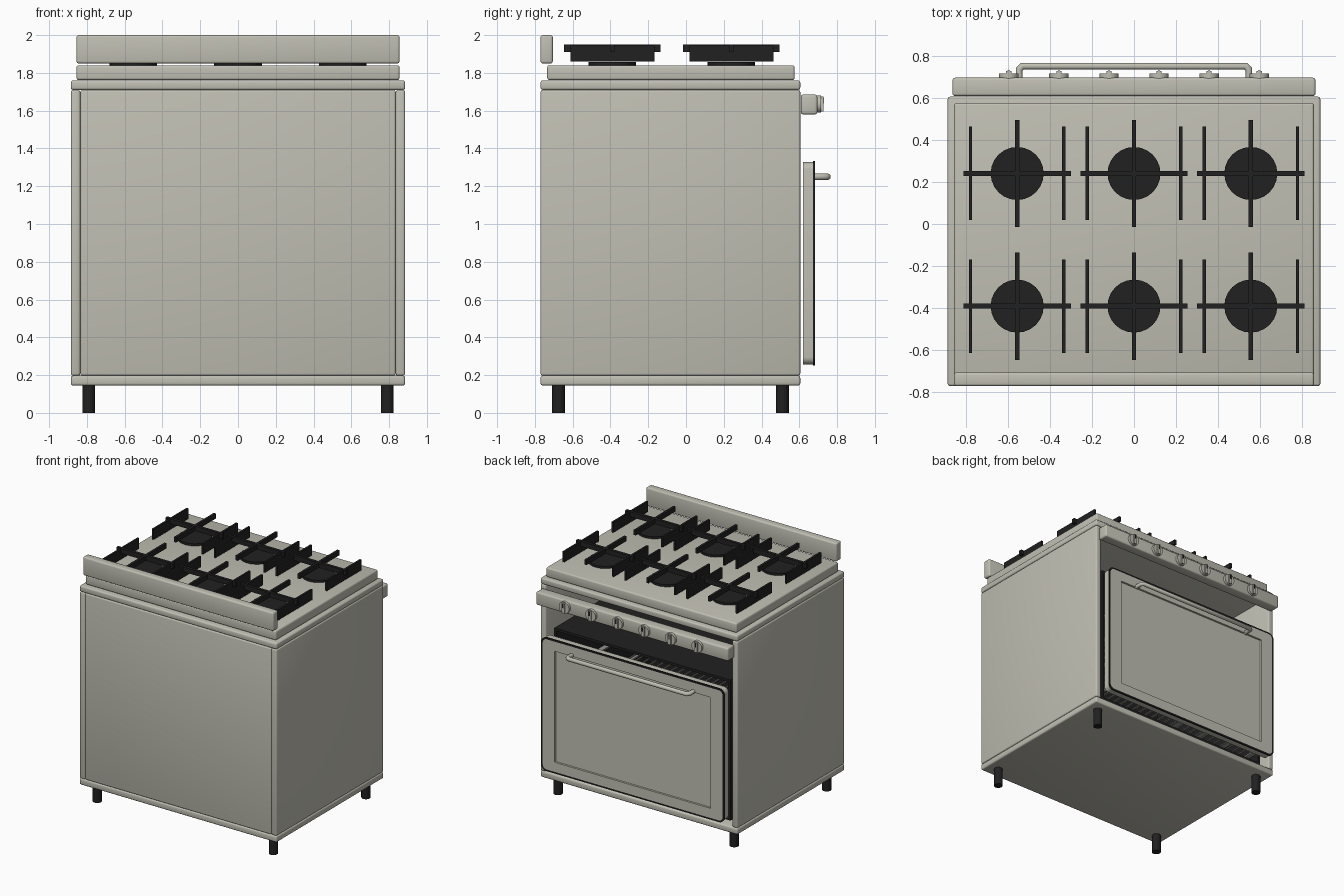
import bpy, bmesh, math
from mathutils import Vector, Matrix

cube = bpy.data.objects.get("Cube")
if cube:
    bpy.data.objects.remove(cube, do_unlink=True)


def material(name, rgb):
    m = bpy.data.materials.new(name)
    m.use_nodes = True
    m.diffuse_color = (*rgb, 1)
    m.node_tree.nodes["Principled BSDF"].inputs["Base Color"].default_value = (*rgb, 1)
    return m


ENAMEL = material("warm grey enamel", (0.53, 0.52, 0.45))
BLACK = material("black iron", (0.015, 0.015, 0.015))
STEEL = material("rack steel", (0.3, 0.3, 0.28))
made = []


def finish(bm, name, *mats):
    bmesh.ops.recalc_face_normals(bm, faces=bm.faces[:])
    mesh = bpy.data.meshes.new(name)
    bm.to_mesh(mesh)
    bm.free()
    for m in mats:
        mesh.materials.append(m)
    ob = bpy.data.objects.new(name, mesh)
    bpy.context.collection.objects.link(ob)
    made.append(ob)
    return ob


def add_box(bm, x, y, z):
    """Box from (min, max) pairs."""
    lo, hi = Vector((x[0], y[0], z[0])), Vector((x[1], y[1], z[1]))
    mat = Matrix.Translation((lo + hi) / 2) @ Matrix.Diagonal((*(hi - lo), 1))
    bmesh.ops.create_cube(bm, size=1, matrix=mat)


def box(name, x, y, z, mat=ENAMEL, bevel=0.012):
    bm = bmesh.new()
    add_box(bm, x, y, z)
    if bevel:
        bmesh.ops.bevel(bm, geom=bm.edges[:], offset=bevel, segments=3,
                        profile=0.5, affect='EDGES')
    return finish(bm, name, mat)


def add_rod(bm, start, end, r, sides=24):
    a, b = Vector(start), Vector(end)
    rot = (b - a).to_track_quat('Z', 'Y').to_matrix().to_4x4()
    bmesh.ops.create_cone(bm, cap_ends=True, segments=sides, radius1=r, radius2=r,
                          depth=(b - a).length,
                          matrix=Matrix.Translation((a + b) / 2) @ rot)


def rod(name, start, end, r, mat):
    bm = bmesh.new()
    add_rod(bm, start, end, r)
    return finish(bm, name, mat)


# Cabinet shell, open on the oven side
W, BACK, FRONT = 0.885, -0.77, 0.605
box("base_slab", (-W, W), (BACK, FRONT), (0.145, 0.197))
box("top_slab", (-W, W), (BACK, FRONT), (1.71, 1.76))
box("back_panel", (-0.835, 0.835), (BACK, -0.72), (0.197, 1.71))
for side, s in (("left", 1), ("right", -1)):
    box(side + "_side_panel", sorted((s * 0.835, s * W)), (BACK, FRONT), (0.197, 1.71))
    for end, y in (("front", -0.675), ("back", 0.51)):
        rod(f"{end}_{side}_leg", (s * 0.79, y, 0), (s * 0.79, y, 0.15), 0.034, BLACK)

# Cooktop, splash guard and control panel
box("cooktop", (-0.855, 0.855), (-0.735, 0.575), (1.762, 1.84))
box("splash_guard", (-0.855, 0.855), (BACK, -0.705), (1.85, 2.0))
box("control_panel", (-0.862, 0.862), (0.608, 0.695), (1.58, 1.685))

# Burners with their pan supports
for row, y in enumerate((-0.39, 0.24)):
    for col in range(3):
        x = (col - 1) * 0.555
        tag = f"_{row + 1}_{col + 1}"
        rod("burner" + tag, (x, y, 1.835), (x, y, 1.858), 0.126, BLACK)
        bm = bmesh.new()
        add_box(bm, (x - 0.255, x + 0.255), (y - 0.012, y + 0.012), (1.91, 1.95))
        add_box(bm, (x - 0.01, x + 0.01), (y - 0.255, y + 0.255), (1.91, 1.95))
        for dx in (-0.222, 0.222):
            add_box(bm, (x + dx - 0.008, x + dx + 0.008),
                    (y - 0.222, y + 0.222), (1.86, 1.945))
        finish(bm, "pan_support" + tag, BLACK)

# Control knobs with grip and dark pointer
for i in range(6):
    x, z = (i - 2.5) * 0.238, 1.635
    bm = bmesh.new()
    add_rod(bm, (x, 0.69, z), (x, 0.715, z), 0.046, 32)
    add_box(bm, (x - 0.012, x + 0.012), (0.71, 0.727), (z - 0.04, z + 0.04))
    finish(bm, f"knob_{i + 1}", ENAMEL)
    box(f"knob_pointer_{i + 1}", (x - 0.005, x + 0.005), (0.725, 0.73),
        (z + 0.002, z + 0.036), BLACK, 0)


# Oven door: rounded outlines lofted from rear to front, then stepped into the panel
def outline(bm, w, h, r, y, zc=0.792, steps=6):
    ring = []
    for q, (sx, sz) in enumerate(((1, 1), (-1, 1), (-1, -1), (1, -1))):
        for k in range(steps + 1):
            a = math.pi / 2 * (q + k / steps)
            ring.append(bm.verts.new((sx * (w - r) + r * math.cos(a), y,
                                      zc + sz * (h - r) + r * math.sin(a))))
    return ring


bm = bmesh.new()
DOOR = (  # half width, half height, corner radius, y, colour of the next band
    (0.815, 0.536, 0.04, 0.620, 0),
    (0.815, 0.536, 0.04, 0.672, 1),
    (0.820, 0.541, 0.045, 0.672, 1),
    (0.820, 0.541, 0.045, 0.684, 1),
    (0.807, 0.528, 0.035, 0.684, 0),
    (0.700, 0.450, 0.004, 0.684, 0),
    (0.700, 0.450, 0.004, 0.668, 0))
rings = [outline(bm, *d[:4]) for d in DOOR]
for a, b, d in zip(rings, rings[1:], DOOR):
    for i in range(len(a)):
        j = (i + 1) % len(a)
        bm.faces.new((a[i], a[j], b[j], b[i])).material_index = d[4]
bm.faces.new(rings[0])
bm.faces.new(rings[-1])
finish(bm, "oven_door", ENAMEL, BLACK)

# Door handle as a bent tube
curve = bpy.data.curves.new("door_handle", 'CURVE')
curve.dimensions = '3D'
curve.bevel_depth = 0.017
curve.bevel_resolution = 4
curve.use_fill_caps = True
path = [(0.545, 0.675), (0.545, 0.735), (0.53, 0.75)]
path += [(-x, y) for x, y in reversed(path)]
spline = curve.splines.new('POLY')
spline.points.add(len(path) - 1)
for p, (x, y) in zip(spline.points, path):
    p.co = (x, y, 1.25, 1)
curve.materials.append(ENAMEL)
for p in spline.points:
    p.radius = 1
handle = bpy.data.objects.new("door_handle", curve)
bpy.context.collection.objects.link(handle)

# Oven liner, open towards the door
LX, LY, LZ, T = 0.79, (-0.66, 0.56), (0.22, 1.36), 0.02
bm = bmesh.new()
for z in (LZ[0], LZ[1] - T):
    add_box(bm, (-LX, LX), LY, (z, z + T))
for x in (-LX, LX - T):
    add_box(bm, (x, x + T), LY, LZ)
add_box(bm, (-LX, LX), (LY[0], LY[0] + T), LZ)
finish(bm, "oven_liner", BLACK)

# Wire racks resting on side runners
for n in range(4):
    z = 0.34 + n * 0.22
    bm = bmesh.new()
    for s in (-1, 1):
        add_box(bm, sorted((s * 0.73, s * 0.772)), (-0.62, 0.54), (z - 0.02, z - 0.008))
    finish(bm, f"rack_runners_{n + 1}", STEEL)
for n in range(2):
    z = 0.34 + n * 0.44
    bm = bmesh.new()
    for k in range(25):
        x = -0.75 + k * 0.0625
        add_rod(bm, (x, -0.62, z), (x, 0.54, z), 0.006, 8)
    for y in (-0.62, 0.54):
        add_rod(bm, (-0.755, y, z), (0.755, y, z), 0.008, 8)
    finish(bm, f"wire_rack_{n + 1}", STEEL)

# Smooth rounded edges, keep hard corners
bpy.ops.object.select_all(action='DESELECT')
for ob in made:
    ob.select_set(True)
bpy.context.view_layer.objects.active = made[0]
bpy.ops.object.shade_smooth_by_angle(angle=math.radians(35))
